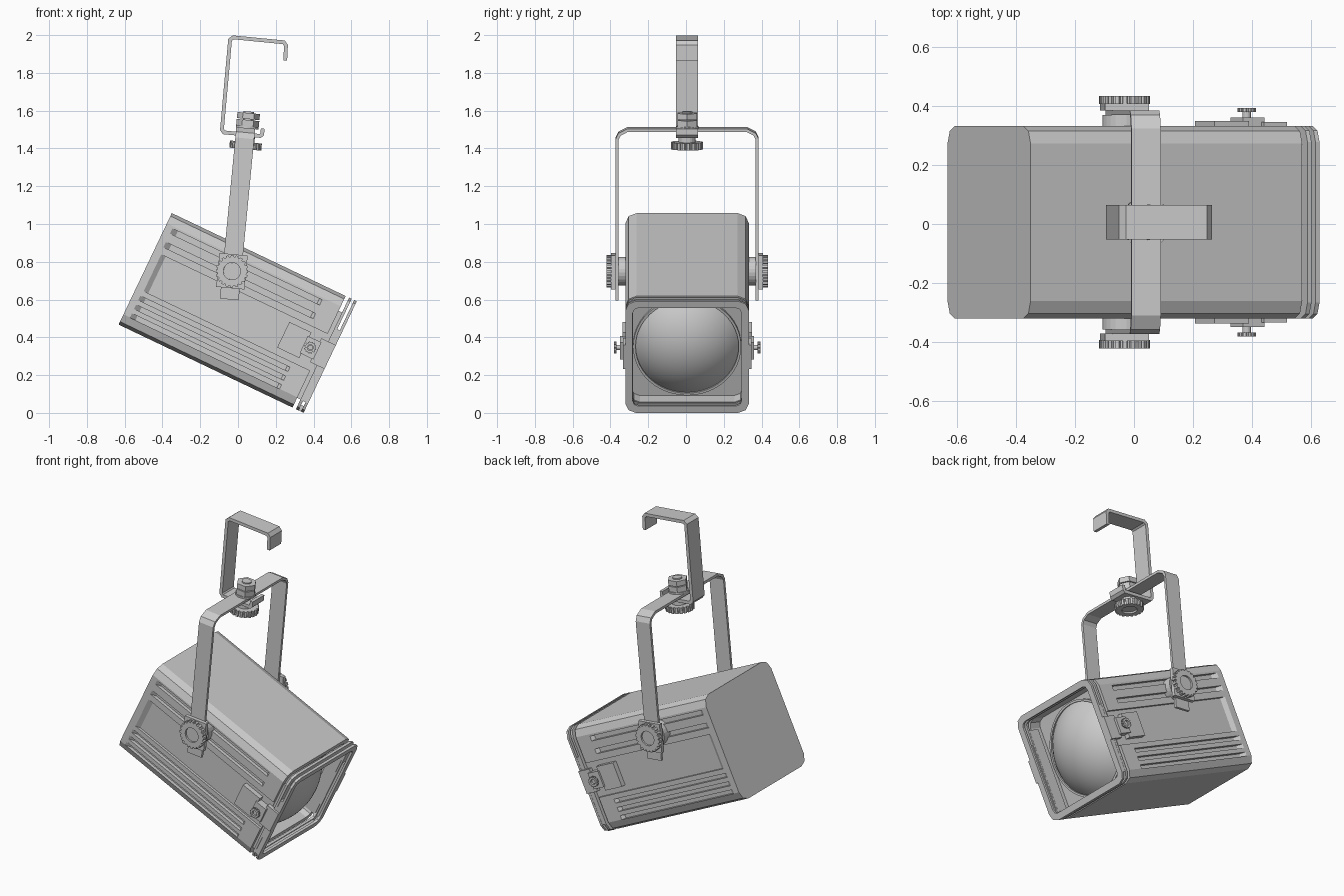
import bpy, bmesh
from math import sin, cos, pi, radians, sqrt
from mathutils import Matrix, Vector

if "Cube" in bpy.data.objects:
    bpy.data.objects.remove(bpy.data.objects["Cube"])

YC = 0.006
BODY = Matrix.Translation((-0.031, YC, 0.543)) @ Matrix.Rotation(radians(25.5), 4, 'Y')
YOKE = Matrix.Translation((-0.032, YC, 0.75)) @ Matrix.Rotation(radians(5.5), 4, 'Y')


def finish(name, bm, M, smooth=False):
    bmesh.ops.recalc_face_normals(bm, faces=bm.faces)
    me = bpy.data.meshes.new(name)
    bm.to_mesh(me)
    bm.free()
    ob = bpy.data.objects.new(name, me)
    ob.matrix_world = M
    bpy.context.collection.objects.link(ob)
    if smooth:
        for p in me.polygons:
            p.use_smooth = True
    return ob


def add_prism(bm, pts, d0, d1, axis, holes=None):
    """Extrude a 2D outline along an axis; 'holes' is a matching inner loop."""
    def put(p, d):
        a, b = p
        return bm.verts.new({'x': (d, a, b), 'y': (a, d, b), 'z': (a, b, d)}[axis])
    n = len(pts)
    lo, hi = [put(p, d0) for p in pts], [put(p, d1) for p in pts]
    if holes:
        li, hi2 = [put(p, d0) for p in holes], [put(p, d1) for p in holes]
    else:
        bm.faces.new(lo)
        bm.faces.new(hi)
    for i in range(n):
        j = (i + 1) % n
        bm.faces.new((lo[i], lo[j], hi[j], hi[i]))
        if holes:
            bm.faces.new((li[i], li[j], hi2[j], hi2[i]))
            bm.faces.new((lo[i], lo[j], li[j], li[i]))
            bm.faces.new((hi[i], hi[j], hi2[j], hi2[i]))


def prism(name, pts, d0, d1, axis, M, holes=None):
    bm = bmesh.new()
    add_prism(bm, pts, d0, d1, axis, holes)
    return finish(name, bm, M)


def rect(a0, a1, b0, b1):
    return [(a0, b0), (a1, b0), (a1, b1), (a0, b1)]


def circle(r, n, a=0.0, b=0.0):
    return [(a + r * cos(2 * pi * i / n), b + r * sin(2 * pi * i / n)) for i in range(n)]


def rounded(h, r, seg=2):
    out = []
    for q, (sx, sy) in enumerate([(1, 1), (-1, 1), (-1, -1), (1, -1)]):
        for k in range(seg + 1):
            t = (q + k / seg) * pi / 2
            out.append((sx * (h - r) + r * cos(t), sy * (h - r) + r * sin(t)))
    return out


def gear(r0, r1, teeth):
    out = []
    for i in range(teeth):
        for f, r in ((0, r1), (0.5, r1), (0.6, r0), (0.9, r0)):
            t = 2 * pi * (i + f) / teeth
            out.append((r * cos(t), r * sin(t)))
    return out


def strap(path, th):
    """Outline of a bent flat bar following an open path."""
    P = [Vector(p) for p in path]
    L, R = [], []
    for i, p in enumerate(P):
        a = (p - P[i - 1]).normalized() if i else (P[1] - p).normalized()
        b = (P[i + 1] - p).normalized() if i < len(P) - 1 else a
        na, nb = Vector((-a.y, a.x)), Vector((-b.y, b.x))
        m = (na + nb).normalized()
        m *= th / 2 / m.dot(na)
        L.append(tuple(p + m))
        R.append(tuple(p - m))
    return L + R[::-1]


# Housing with side grooves and a front cavity
body = prism("housing", rounded(0.327, 0.06), -0.51, 0.51, 'x', BODY)
cut = bmesh.new()
grooves = [(-0.11, 0.105, 0.016, 0.6), (0.145, 0.175, 0.022, 0.43), (0.225, 0.255, 0.022, 0.43),
           (-0.165, -0.14, 0.022, 0.43), (-0.217, -0.192, 0.022, 0.43), (-0.268, -0.243, 0.022, 0.43)]
for s in (-1, 1):
    for h0, h1, dep, end in grooves:
        y0, y1 = s * (0.327 - dep), s * 0.36
        add_prism(cut, [(-0.44, y0), (end - 0.04, y0), (end, y1), (-0.52, y1)], h0, h1, 'z')
add_prism(cut, rounded(0.295, 0.045), 0.43, 0.6, 'x')
cutter = finish("housing_cutter", cut, BODY)
cutter.hide_render = True
mod = body.modifiers.new("grooves", 'BOOLEAN')
mod.object, mod.operation, mod.solver = cutter, 'DIFFERENCE', 'EXACT'
bpy.context.view_layer.update()
bpy.context.view_layer.objects.active = body
bpy.ops.object.modifier_apply(modifier=mod.name)
bpy.data.objects.remove(cutter)

# Domed lens and its retaining ring
bm = bmesh.new()
rings, n, r, hgt = 10, 48, 0.275, 0.125
R = (r * r + hgt * hgt) / (2 * hgt)
prev = None
for k in range(rings):
    q = r * (1 - k / rings)
    x = 0.435 + sqrt(R * R - q * q) - (R - hgt)
    cur = [bm.verts.new((x, a, b)) for a, b in circle(q, n)]
    if prev:
        for i in range(n):
            bm.faces.new((prev[i], prev[(i + 1) % n], cur[(i + 1) % n], cur[i]))
    prev = cur
tip = bm.verts.new((0.435 + hgt, 0, 0))
for i in range(n):
    bm.faces.new((prev[i], prev[(i + 1) % n], tip))
finish("lens", bm, BODY, True)
prism("lens_ring", circle(0.286, n), 0.43, 0.447, 'x', BODY, circle(0.273, n))

# Front accessory frame: two rings, slot open at the top
for nm, a, b in (("rear", 0.53, 0.545), ("front", 0.56, 0.575)):
    prism("frame_" + nm, rounded(0.327, 0.055), a, b, 'x', BODY, rounded(0.288, 0.03))
prism("frame_bottom", rect(-0.272, 0.272, -0.326, -0.295), 0.545, 0.56, 'x', BODY)
for s in (-1, 1):
    y = sorted((s * 0.295, s * 0.326))
    prism("frame_side", rect(*y, -0.272, 0.15), 0.545, 0.56, 'x', BODY)
    y = sorted((s * 0.287, s * 0.305))
    prism("frame_rail", rect(*y, -0.27, 0.24), 0.46, 0.535, 'x', BODY)
    # Side latch: plate, block, arm and small knob
    def at(nm, pts, d0, d1, M=BODY, holes=None):
        return prism(nm, pts, s * d0, s * d1, 'y', M, holes)
    at("latch_plate", rect(0.30, 0.43, -0.075, 0.075), 0.305, 0.343)
    at("latch_block", rect(0.42, 0.50, -0.05, 0.05), 0.305, 0.355)
    at("latch_arm", rect(0.49, 0.575, -0.07, 0.07), 0.315, 0.34)
    K = BODY @ Matrix.Translation((0.458, 0, 0))
    at("latch_stem", circle(0.014, 12), 0.35, 0.378, K)
    at("latch_knob", gear(0.027, 0.032, 12), 0.373, 0.388, K, [p for p in circle(0.016, 48)])
    # Tilt pivot: spacer, clamp block and toothed knob
    at("pivot_spacer", circle(0.075, 24), 0.30, 0.364, YOKE)
    at("pivot_block", rect(-0.075, 0.075, -0.09, 0.09), 0.378, 0.402, YOKE)
    at("pivot_knob", gear(0.077, 0.086, 20), 0.40, 0.428, YOKE, circle(0.045, 80))
    at("pivot_knob_cap", circle(0.045, 24), 0.40, 0.417, YOKE)

# Yoke: bent flat bar
leg = [(0.371, -0.15), (0.371, 0.705), (0.358, 0.732), (0.315, 0.754)]
prism("yoke", strap(leg + [(-y, z) for y, z in leg[::-1]], 0.016), -0.05, 0.05, 'x', YOKE)

# Hanging hook: bent flat bar
hook = [(0.250, 1.865), (0.254, 1.945), (0.242, 1.962), (-0.025, 1.988), (-0.042, 1.975),
        (-0.085, 1.500), (-0.074, 1.485), (0.118, 1.466), (0.128, 1.475), (0.131, 1.505)]
prism("hanging_hook", strap(hook, 0.02), -0.058, 0.058, 'y', Matrix.Translation((0, YC, 0)))

# Hanging bolt: nuts, stem and toothed knob underneath
BOLT = YOKE @ Matrix.Translation((0.008, 0, 0))
prism("bolt_stem", circle(0.028, 20), 0.67, 0.85, 'z', BOLT)
prism("bolt_washer", circle(0.06, 24), 0.76, 0.772, 'z', BOLT)
prism("lower_nut", circle(0.06, 6), 0.772, 0.805, 'z', BOLT)
prism("upper_nut", circle(0.06, 6), 0.81, 0.842, 'z', BOLT)
prism("bolt_collar", circle(0.045, 20), 0.685, 0.73, 'z', BOLT)
prism("bolt_knob", gear(0.077, 0.085, 20), 0.65, 0.688, 'z', BOLT, circle(0.045, 80))
prism("bolt_knob_cap", circle(0.045, 24), 0.66, 0.688, 'z', BOLT)
